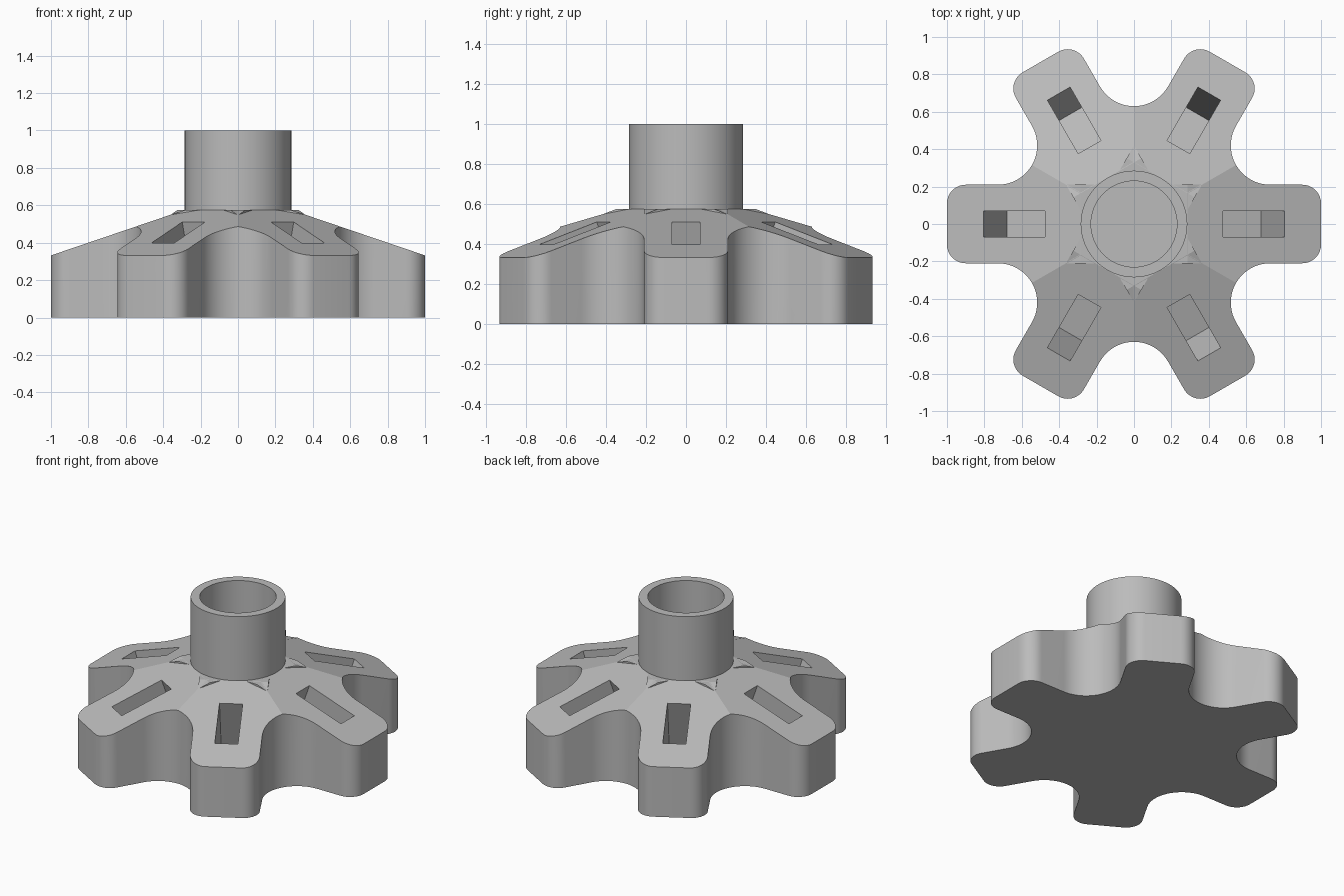
import bpy, bmesh
from math import radians, cos, sin, atan, pi
from mathutils import Matrix, Vector

cube = bpy.data.objects.get("Cube")
if cube:
    bpy.data.objects.remove(cube, do_unlink=True)

ARMS = 6
HALF_W, CORNER, VALLEY = 0.21, 0.1, 0.21
Z_END, SLOPE, Z_CAP = 0.332, 0.34, 0.575
S_CAP = 1 - (Z_CAP - Z_END) / SLOPE
TILT = atan(SLOPE)

grey = bpy.data.materials.new("plain grey")
grey.use_nodes = True
grey.diffuse_color = (0.5, 0.5, 0.5, 1)
grey.node_tree.nodes["Principled BSDF"].inputs["Base Color"].default_value = (0.5, 0.5, 0.5, 1)


def top_z(s):
    return Z_END + SLOPE * (1 - s)


def arc(cx, cy, r, a0, a1, n):
    return [(cx + r * cos(radians(a0 + (a1 - a0) * i / n)),
             cy + r * sin(radians(a0 + (a1 - a0) * i / n))) for i in range(n + 1)]


def spin_copies(bm):
    """Repeat the geometry of one arm around the z axis."""
    source = bm.verts[:] + bm.edges[:] + bm.faces[:]
    for k in range(1, ARMS):
        copy = bmesh.ops.duplicate(bm, geom=source)["geom"]
        verts = [g for g in copy if isinstance(g, bmesh.types.BMVert)]
        bmesh.ops.rotate(bm, verts=verts, cent=(0, 0, 0),
                         matrix=Matrix.Rotation(2 * pi * k / ARMS, 3, "Z"))


def make_object(name, bm):
    bmesh.ops.recalc_face_normals(bm, faces=bm.faces[:])
    mesh = bpy.data.meshes.new(name)
    bm.to_mesh(mesh)
    bm.free()
    mesh.materials.append(grey)
    obj = bpy.data.objects.new(name, mesh)
    bpy.context.collection.objects.link(obj)
    return obj


def activate(obj):
    bpy.ops.object.select_all(action="DESELECT")
    obj.select_set(True)
    bpy.context.view_layer.objects.active = obj


def smooth(obj):
    activate(obj)
    bpy.ops.object.shade_smooth_by_angle(angle=radians(17))


# Star body: one arm sector, from valley to valley, repeated six times
dist = 4 * HALF_W
vx, vy = dist * cos(pi / 6), dist * sin(pi / 6)
upper = arc(1 - CORNER, HALF_W - CORNER, CORNER, 0, 90, 9) + arc(vx, vy, VALLEY, 270, 210, 10)
outline = [(x, -y) for x, y in reversed(upper)] + upper
bm = bmesh.new()
low = [bm.verts.new((x, y, 0)) for x, y in outline]
high = [bm.verts.new((x, y, top_z(x))) for x, y in outline]
half_edge = S_CAP * sin(pi / 6) / cos(pi / 6)
cap = [bm.verts.new((S_CAP, side * half_edge, Z_CAP)) for side in (1, -1)]
bm.faces.new(high + cap)
bm.faces.new(cap + [bm.verts.new((0, 0, Z_CAP))])
bm.faces.new(low + [bm.verts.new((0, 0, 0))])
for i in range(len(low) - 1):
    bm.faces.new((low[i], low[i + 1], high[i + 1], high[i]))
spin_copies(bm)
bmesh.ops.remove_doubles(bm, verts=bm.verts[:], dist=0.0005)
body = make_object("star_body", bm)

# Tilted slots, sunk square to each arm's sloping top
bm = bmesh.new()
s_in, s_out, depth, above = 0.475, 0.805, 0.39, 0.1
mid = (s_in + s_out) / 2
normal = Vector((sin(TILT), 0, cos(TILT)))
centre = Vector((mid, 0, top_z(mid))) + normal * (above - depth) / 2
place = Matrix.Translation(centre) @ Matrix.Rotation(TILT, 4, "Y")
size = Matrix.Diagonal(((s_out - s_in) / cos(TILT), 0.14, depth + above, 1))
bmesh.ops.create_cube(bm, size=1, matrix=place @ size)
spin_copies(bm)
cutter = make_object("slot_cutter", bm)
cutter.hide_render = True
cut = body.modifiers.new("slots", "BOOLEAN")
cut.operation, cut.solver, cut.object = "DIFFERENCE", "EXACT", cutter
activate(body)
bpy.ops.object.modifier_apply(modifier=cut.name)
bpy.data.objects.remove(cutter, do_unlink=True)
smooth(body)

# Inner ends of the arms, crossing each other around the collar
bm = bmesh.new()
s_end, sink = 0.364, 0.001
profile = [(0, 0.45), (S_CAP, 0.45), (s_end, 0.45),
           (s_end, top_z(s_end) - sink), (S_CAP, Z_CAP - sink), (0, Z_CAP - sink)]
sides = [[bm.verts.new((s, y, z)) for s, z in profile] for y in (-HALF_W, HALF_W)]
for side in sides:
    bm.faces.new(side)
for i in range(len(profile)):
    j = (i + 1) % len(profile)
    bm.faces.new((sides[0][i], sides[0][j], sides[1][j], sides[1][i]))
spin_copies(bm)
make_object("arm_roots", bm)

# Hollow collar
bm = bmesh.new()
ring = [bm.verts.new((r, 0, z)) for r, z in ((0.23, 0.56), (0.23, 1), (0.285, 1), (0.285, 0.56))]
edges = [bm.edges.new((ring[i], ring[(i + 1) % 4])) for i in range(4)]
bmesh.ops.spin(bm, geom=ring + edges, cent=(0, 0, 0), axis=(0, 0, 1),
               angle=2 * pi, steps=72, use_merge=True)
bmesh.ops.remove_doubles(bm, verts=bm.verts[:], dist=0.0005)
smooth(make_object("collar", bm))
